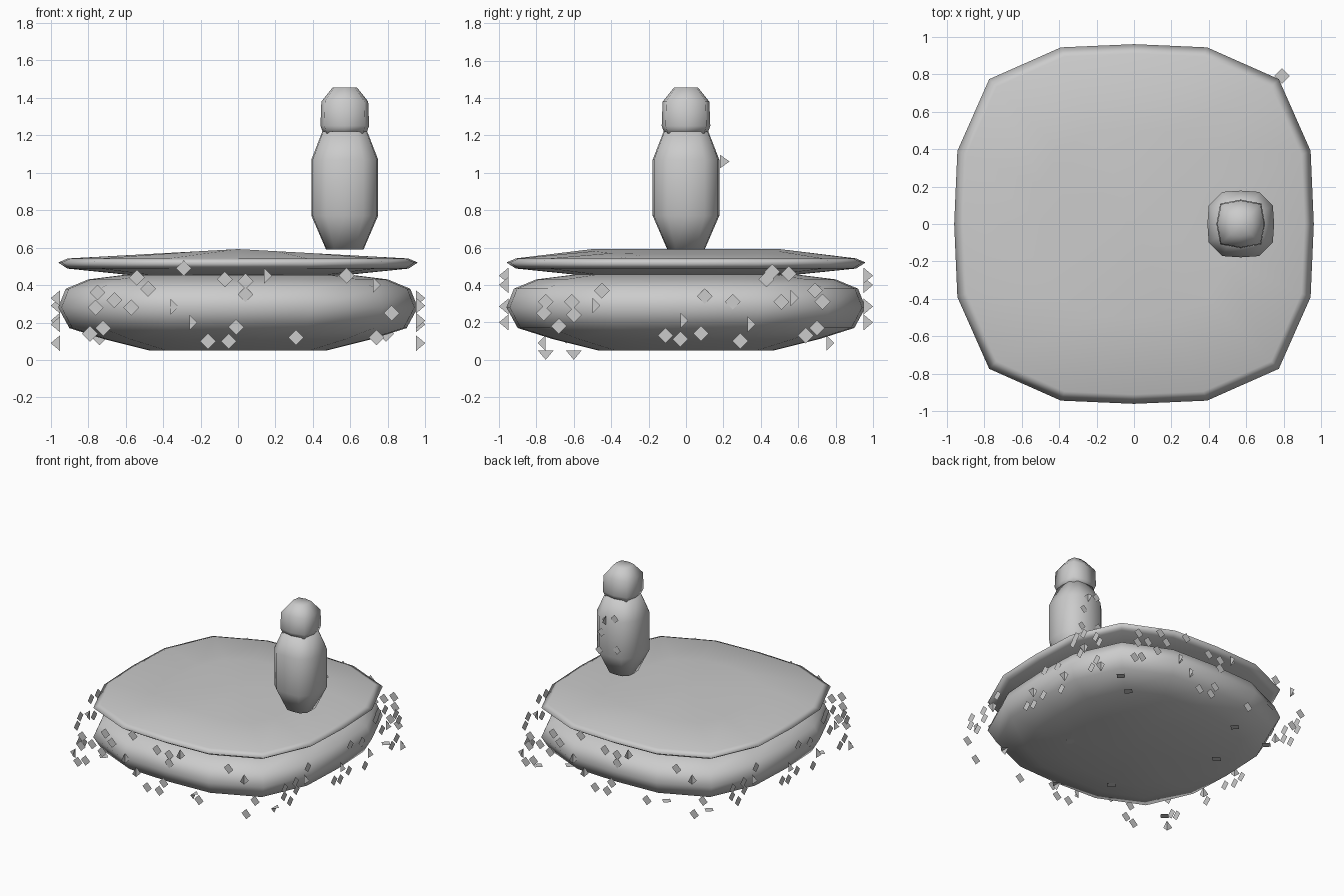
import bpy, math
from mathutils import Vector

if "Cube" in bpy.data.objects:
    bpy.data.objects.remove(bpy.data.objects["Cube"])

def make_object(name, verts, faces, smooth=True):
    me = bpy.data.meshes.new(name)
    me.from_pydata(verts, [], faces)
    me.update()
    ob = bpy.data.objects.new(name, me)
    bpy.context.collection.objects.link(ob)
    if smooth:
        for p in me.polygons:
            p.use_smooth = True
    return ob

def squircle(r, n, power):
    pts = []
    for i in range(n):
        a = 2 * math.pi * i / n
        c, s = math.cos(a), math.sin(a)
        k = r / (abs(c) ** power + abs(s) ** power) ** (1 / power)
        pts.append((c * k, s * k))
    return pts

def loft(name, rings, n=16, power=3.2, centre=(0, 0), ridge=None):
    """Stack rounded-square rings (z, half width) and cap both ends."""
    verts, faces = [], []
    for j, (z, r) in enumerate(rings):
        for x, y in squircle(r, n, power):
            zz = z - 0.055 * abs(x) if ridge and j >= ridge else z
            verts.append((centre[0] + x, centre[1] + y, zz))
    for j in range(len(rings) - 1):
        for i in range(n):
            k = (i + 1) % n
            faces.append((j * n + i, j * n + k, (j + 1) * n + k, (j + 1) * n + i))
    last = (len(rings) - 1) * n
    verts += [(*centre, rings[0][0]), (*centre, rings[-1][0])]
    b, t = len(verts) - 2, len(verts) - 1
    for i in range(n):
        k = (i + 1) % n
        faces += [(b, k, i), (t, last + i, last + k)]
    return make_object(name, verts, faces)

# Rounded base cushion and the thin lid on top
loft("base_cushion", [(.05, .47), (.11, .71), (.17, .90), (.28, .96),
                      (.38, .92), (.43, .80), (.455, .60)])
loft("lid", [(.453, .57), (.488, .91), (.52, .96), (.542, .91), (.592, .5)], ridge=4)

# Bottle-like figure: body and head
loft("figure_body", [(.59, .10), (.77, .178), (1.07, .178), (1.22, .12)],
     n=12, power=3.5, centre=(.57, 0))
loft("figure_head", [(1.21, .115), (1.25, .13), (1.38, .125), (1.455, .065)],
     n=8, power=4, centre=(.57, 0))

# Loose leaves scattered on the four side planes and underneath
FRONT = [(-.54, .44), (-.48, .38), (-.57, .28), (-.66, .32), (-.36, .285), (-.75, .36),
         (-.76, .28), (-.72, .17), (-.79, .14), (-.26, .2), (-.16, .1), (-.05, .1),
         (-.01, .175), (-.07, .43), (.14, .45), (.04, .42), (.04, .35), (.31, .12),
         (.58, .45), (.72, .4), (.82, .25), (.74, .12), (-.29, .49)]
RIGHT = [(-.75, .31), (-.76, .25), (-.61, .31), (-.68, .18), (-.5, .29), (-.45, .37),
         (-.6, .24), (-.11, .13), (-.03, .11), (-.03, .21), (.1, .34), (.25, .31),
         (.08, .14), (.29, .1), (.33, .19), (.43, .43), (.46, .47), (.55, .46),
         (.51, .31), (.56, .33), (.69, .37), (.73, .31), (.7, .17), (.64, .13), (.75, .09)]
UNDER = [(-.8, -.6), (-.55, .3), (-.2, -.5), (-.1, .1), (.12, -.75), (.15, .4), (.45, -.2),
         (.6, .65), (.79, .79), (.75, -.6), (-.7, .7), (-.35, .75)]

def leaves(name, points, origin, u, out, up=Vector((0, 0, 1)), size=.042):
    verts, faces = [], []
    for i, (a, b) in enumerate(points):
        c = Vector(origin) + u * a + up * b
        folded = i % 5 == 4
        d = out * .05 if folded else -u * size
        s = len(verts)
        verts += [c + u * size, c + up * size, c + d, c - up * size]
        # every fifth leaf is folded outwards along its spine
        faces += [(s, s + 1, s + 3), (s + 1, s + 2, s + 3)] if folded else [(s, s + 1, s + 2, s + 3)]
    return make_object(name, verts, faces, smooth=False)

X, Y, Z = Vector((1, 0, 0)), Vector((0, 1, 0)), Vector((0, 0, 1))
leaves("front_leaves", FRONT, (0, -.95, 0), X, -Y)
leaves("back_leaves", FRONT, (0, .95, 0), -X, Y)
leaves("right_leaves", RIGHT, (.95, 0, 0), Y, X)
leaves("left_leaves", RIGHT, (-.95, 0, 0), -Y, -X)
leaves("under_leaves", UNDER, (0, 0, .05), X, -Z, up=Y)

# Small flaps on the back of the figure
leaves("figure_flaps", [(.50, .84), (.52, 1.09), (.64, .95), (.66, .80), (.60, 1.06)],
       (0, .183, 0), X, Y, size=.035)
